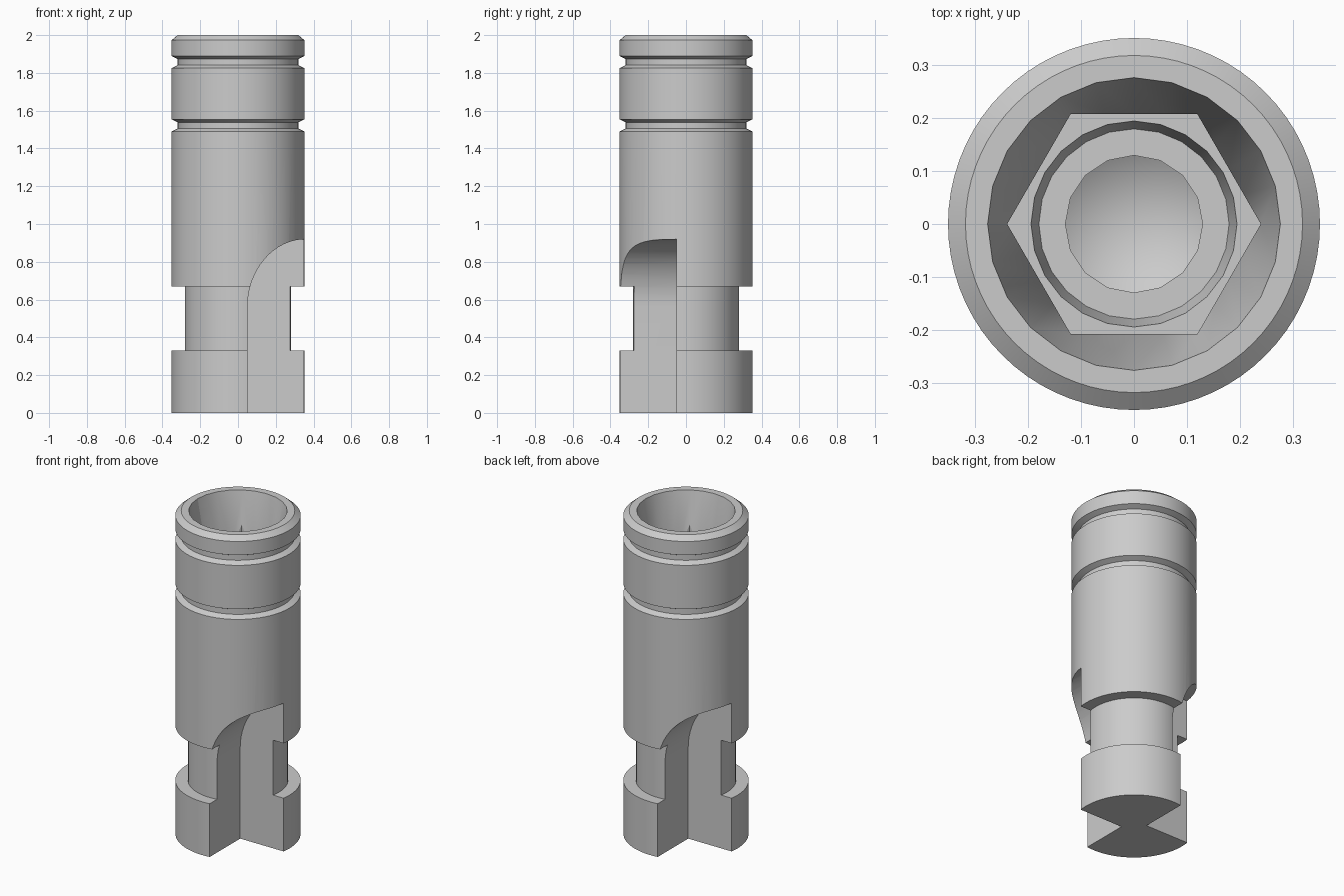
import bpy, bmesh, math

cube = bpy.data.objects.get("Cube")
if cube:
    bpy.data.objects.remove(cube)

steel = bpy.data.materials.new("grey_steel")
steel.use_nodes = True
GREY = (0.6, 0.6, 0.6, 1)
steel.diffuse_color = GREY
steel.node_tree.nodes["Principled BSDF"].inputs["Base Color"].default_value = GREY


def add_object(name, bm):
    bmesh.ops.recalc_face_normals(bm, faces=bm.faces)
    mesh = bpy.data.meshes.new(name)
    bm.to_mesh(mesh)
    bm.free()
    mesh.materials.append(steel)
    obj = bpy.data.objects.new(name, mesh)
    bpy.context.collection.objects.link(obj)
    return obj


def revolve(name, profile, sides):
    """Closed solid from (radius, z) points; radius 0 makes a pole."""
    bm = bmesh.new()
    rings = []
    for r, z in profile:
        if r == 0:
            rings.append([bm.verts.new((0, 0, z))] * sides)
        else:
            angles = [math.tau * i / sides for i in range(sides)]
            rings.append([bm.verts.new((r * math.cos(a), r * math.sin(a), z)) for a in angles])
    for low, high in zip(rings, rings[1:]):
        for i in range(sides):
            j = (i + 1) % sides
            bm.faces.new(list(dict.fromkeys((low[i], low[j], high[j], high[i]))))
    for ring in (rings[0], rings[-1]):
        if ring[0] is not ring[1]:
            bm.faces.new(ring)
    return add_object(name, bm)


def slot_cutter(name, side):
    """Corner slot with an elliptical run-out, extruded along y."""
    outline = [(0.05, -0.1)]
    for i in range(17):
        a = math.pi / 2 * i / 16
        outline.append((0.36 - 0.31 * math.cos(a), 0.56 + 0.36 * math.sin(a)))
    outline += [(0.5, 0.92), (0.5, -0.1)]
    bm = bmesh.new()
    face = bm.faces.new([bm.verts.new((side * x, -0.05 * side, z)) for x, z in outline])
    out = bmesh.ops.extrude_face_region(bm, geom=[face])["geom"]
    bmesh.ops.translate(bm, vec=(0, -0.45 * side, 0),
                        verts=[v for v in out if isinstance(v, bmesh.types.BMVert)])
    return add_object(name, bm)


# Turned body with a waist and two ring grooves
R, G, W = 0.352, 0.319, 0.281
body = revolve("socket_body", [
    (R, 0), (R, 0.33), (W, 0.33), (W, 0.67),
    (R, 0.67), (R, 1.49), (G, 1.506), (G, 1.538),
    (R, 1.554), (R, 1.825), (G, 1.841), (G, 1.873),
    (R, 1.889), (R, 1.973), (G, 2)], 72)

# Tapered bore, hexagonal pocket, drilled hole and the two opposite slots
cutters = [
    revolve("bore_cutter", [(0.18, 1.48), (0.277, 2), (0.277, 2.1)], 24),
    revolve("hexagon_cutter", [(0.24, 1.56), (0.24, 1.9)], 6),
    revolve("drill_cutter", [(0, 1.12), (0.13, 1.2), (0.13, 1.7)], 16),
    slot_cutter("front_slot_cutter", 1),
    slot_cutter("back_slot_cutter", -1),
]
for cutter in cutters:
    mod = body.modifiers.new(cutter.name, "BOOLEAN")
    mod.operation = "DIFFERENCE"
    mod.solver = "EXACT"
    mod.object = cutter
bpy.context.view_layer.update()

# Bake the cuts, then drop the cutters
baked = bpy.data.meshes.new_from_object(body.evaluated_get(bpy.context.evaluated_depsgraph_get()))
body.modifiers.clear()
body.data = baked
for cutter in cutters:
    bpy.data.objects.remove(cutter)

bpy.ops.object.select_all(action="DESELECT")
body.select_set(True)
bpy.context.view_layer.objects.active = body
bpy.ops.object.shade_smooth_by_angle(angle=math.radians(20))
